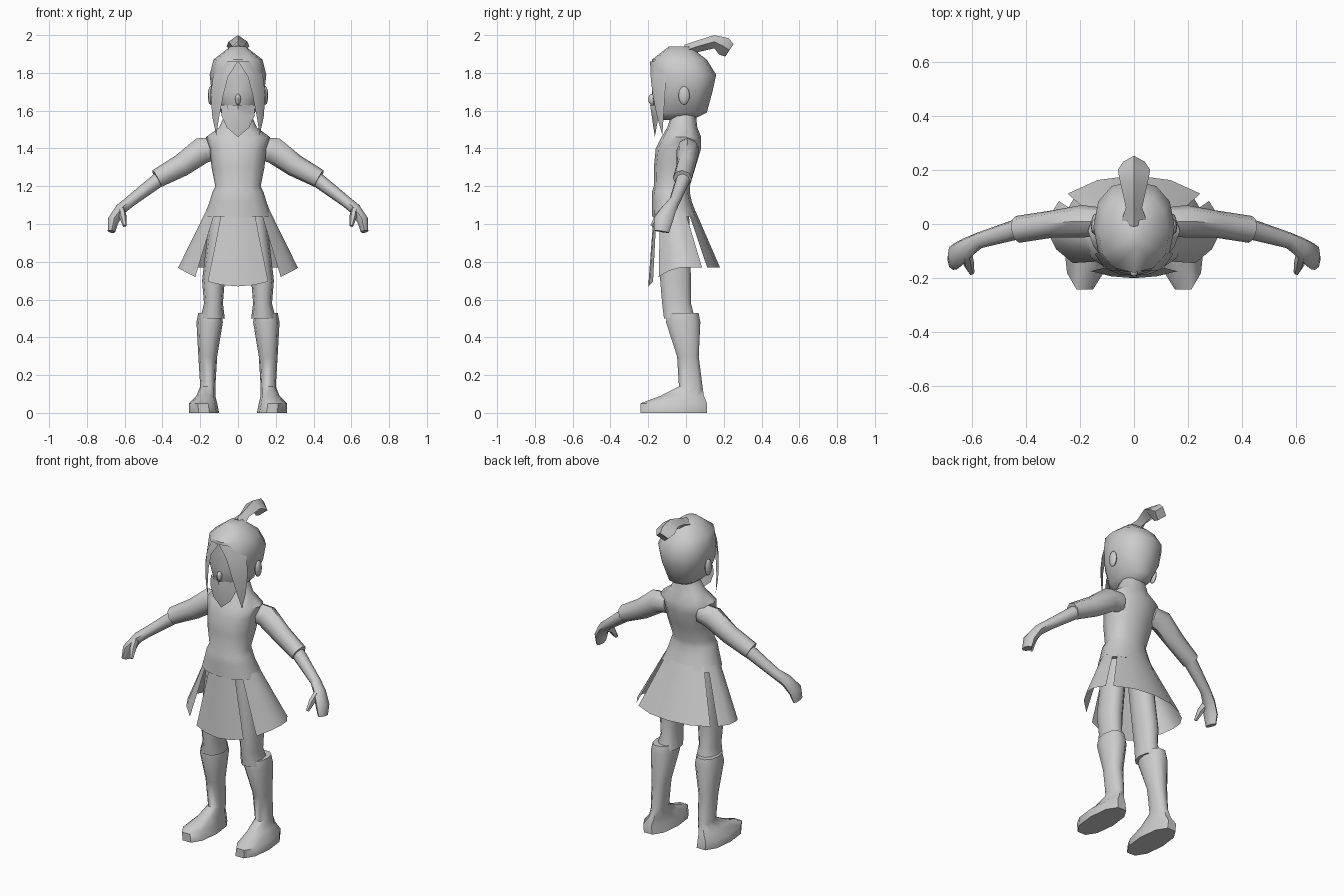
import bpy
import bmesh
import math
from mathutils import Matrix, Vector

if "Cube" in bpy.data.objects:
    bpy.data.objects.remove(bpy.data.objects["Cube"], do_unlink=True)

GREY = (0.6, 0.6, 0.6, 1)
SIDEWAYS, DEPTH = Vector((1, 0, 0)), Vector((0, 1, 0))

material = bpy.data.materials.new("plain_grey")
material.use_nodes = True
material.diffuse_color = GREY
material.node_tree.nodes["Principled BSDF"].inputs["Base Color"].default_value = GREY


def finish(name, bm, mirror):
    """Turn a bmesh into a smooth shaded object, mirrored across x if asked."""
    bmesh.ops.remove_doubles(bm, verts=bm.verts, dist=0.001)
    bmesh.ops.recalc_face_normals(bm, faces=bm.faces)
    mesh = bpy.data.meshes.new(name)
    bm.to_mesh(mesh)
    bm.free()
    mesh.materials.append(material)
    part = bpy.data.objects.new(name, mesh)
    bpy.context.collection.objects.link(part)
    if mirror:
        part.modifiers.new("mirror", "MIRROR")
    bpy.ops.object.select_all(action="DESELECT")
    part.select_set(True)
    bpy.context.view_layer.objects.active = part
    bpy.ops.object.shade_smooth_by_angle(angle=math.radians(50))


def skin(name, rows, closed=False, mirror=False):
    """Join rows of points with faces; closed rows make a capped tube."""
    bm = bmesh.new()
    grid = [[bm.verts.new(point) for point in row] for row in rows]
    count = len(grid[0])
    for lower, upper in zip(grid, grid[1:]):
        for i in range(count if closed else count - 1):
            j = (i + 1) % count
            bm.faces.new((lower[i], lower[j], upper[j], upper[i]))
    if closed:
        bm.faces.new(grid[0])
        bm.faces.new(grid[-1])
    finish(name, bm, mirror)


def outline(sides, power=1.0):
    """Unit ring of points, squarer as the power falls."""
    angles = [math.tau * i / sides for i in range(sides)]
    soften = lambda value: math.copysign(abs(value) ** power, value)
    return [(soften(math.cos(a)), soften(math.sin(a))) for a in angles]


def stack(name, rings, sides=10, mirror=False):
    """Level rings, each given as height, left and right, front and back."""
    rows = []
    for z, left, right, front, back in rings:
        x, width = (left + right) / 2, (right - left) / 2
        y, depth = (front + back) / 2, (back - front) / 2
        rows.append([(x + c * width, y + s * depth, z) for c, s in outline(sides, 0.87)])
    skin(name, rows, closed=True, mirror=mirror)


def centred(rings):
    return [(z, -half, half, front, back) for z, half, front, back in rings]


def tube(name, rings, across, sides=8, mirror=False):
    """Rings square to a path: position, radius along across, other radius."""
    path = [Vector(ring[:3]) for ring in rings]
    last = len(path) - 1
    rows = []
    for i, (centre, ring) in enumerate(zip(path, rings)):
        along = (path[min(i + 1, last)] - path[max(i - 1, 0)]).normalized()
        u = (across - along * along.dot(across)).normalized()
        v = along.cross(u)
        rows.append([centre + u * ring[3] * c + v * ring[4] * s for c, s in outline(sides)])
    skin(name, rows, closed=True, mirror=mirror)


def ball(name, location, size, mirror=False):
    bm = bmesh.new()
    place = Matrix.Translation(location) @ Matrix.Diagonal((*size, 1))
    bmesh.ops.create_uvsphere(bm, u_segments=8, v_segments=6, radius=1, matrix=place)
    finish(name, bm, mirror)


def skirt_panel(name, start, end, steps=4):
    """Slice of a flaring skirt between two angles measured from the front."""
    rows = []
    for drop in (0, 0.5, 1):
        row = []
        for i in range(steps + 1):
            angle = math.radians(start + (end - start) * i / steps)
            facing = math.cos(angle)
            hem = 0.77 - 0.1 * max(0, facing) ** 2
            width = 0.17 + 0.15 * drop
            depth = 0.11 + 0.08 * drop
            middle = -0.06 + 0.05 * drop
            row.append((width * math.sin(angle), middle - depth * facing,
                        1.07 + (hem - 1.07) * drop))
        rows.append(row)
    skin(name, rows)


# Hips, sash, chest, shoulders and neck
stack("torso", centred([
    (1.04, .18, -.18, .06), (1.12, .15, -.18, .03), (1.17, .135, -.18, .02),
    (1.2, .12, -.17, .02), (1.3, .14, -.17, .05), (1.4, .15, -.16, .08),
    (1.46, .17, -.13, .08), (1.51, .1, -.1, .06), (1.6, .06, -.07, .05)]), sides=12)

# Four separate skirt panels
skirt_panel("skirt_front", -30, 30)
skirt_panel("skirt_back", 130, 230)
skirt_panel("skirt_left", 45, 120)
skirt_panel("skirt_right", -45, -120)

# Legs, with boots that rise from a pointed toe to a cuff
stack("leg", [
    (1.05, .03, .15, -.14, .02), (.7, .07, .19, -.14, .03),
    (.58, .08, .18, -.13, .03), (.5, .07, .2, -.12, .05)], mirror=True)
stack("boot", [
    (0, .1, .26, -.25, .12), (.05, .11, .26, -.25, .12), (.09, .12, .22, -.14, .1),
    (.14, .12, .2, -.04, .09), (.3, .11, .21, -.05, .07),
    (.48, .08, .22, -.11, .08), (.53, .09, .21, -.1, .07)], mirror=True)

# Arms: short sleeve, bare forearm with a mitten hand, thumb
tube("sleeve", [
    (.11, .01, 1.4, .05, .06), (.19, .01, 1.39, .06, .07),
    (.3, 0, 1.31, .05, .06), (.43, -.02, 1.24, .05, .05)], DEPTH, mirror=True)
tube("forearm_and_hand", [
    (.4, -.01, 1.25, .04, .04), (.57, -.06, 1.12, .03, .03),
    (.62, -.09, 1.08, .04, .03), (.66, -.12, 1.02, .05, .03),
    (.67, -.13, .96, .04, .02)], DEPTH, mirror=True)
tube("thumb", [
    (.62, -.1, 1.08, .02, .03), (.61, -.15, 1.04, .02, .02),
    (.6, -.18, .99, .01, .01)], SIDEWAYS, sides=6, mirror=True)

# Head, nose and ears
stack("head", centred([
    (1.55, .04, -.13, .03), (1.59, .09, -.17, .11), (1.7, .14, -.18, .14),
    (1.79, .15, -.18, .16), (1.87, .13, -.18, .11), (1.94, .04, -.09, .02)]), sides=12)
ball("nose", (0, -.18, 1.66), (.015, .02, .03))
ball("ear", (.145, -.01, 1.68), (.015, .03, .05), mirror=True)

# Cloth over the mouth, narrowing to a hanging point
cloth = []
for t in (0, 0.35, 0.7, 1):
    half, height, edge = .09 * (1 - t ** 3), 1.63 - .17 * t, -.135 - .03 * t
    cloth.append([(-half, edge, height), (0, -.19 + .025 * t, height), (half, edge, height)])
skin("face_cloth", cloth)

# Long locks of hair that frame the face and taper to a tip
lock = []
for t in (0, 0.2, 0.45, 0.75, 1):
    height = 1.86 - .39 * t
    inner = Vector((.115 * math.sqrt(t), -.19 + .065 * t * t, height))
    outer = Vector((.115 + .03 * math.sin(math.pi * t), -.1 - .025 * t, height))
    middle = (inner + outer) / 2 - DEPTH * .03 * (1 - t)
    lock.append([inner, middle, outer])
skin("hair_lock", lock, mirror=True)

# Topknot sweeping backwards
tube("topknot", [
    (0, 0, 1.92, .05, .03), (0, .06, 1.94, .03, .03), (0, .15, 1.965, .05, .035),
    (0, .2, 1.94, .06, .05), (0, .23, 1.92, .04, .04)], SIDEWAYS, sides=4)
